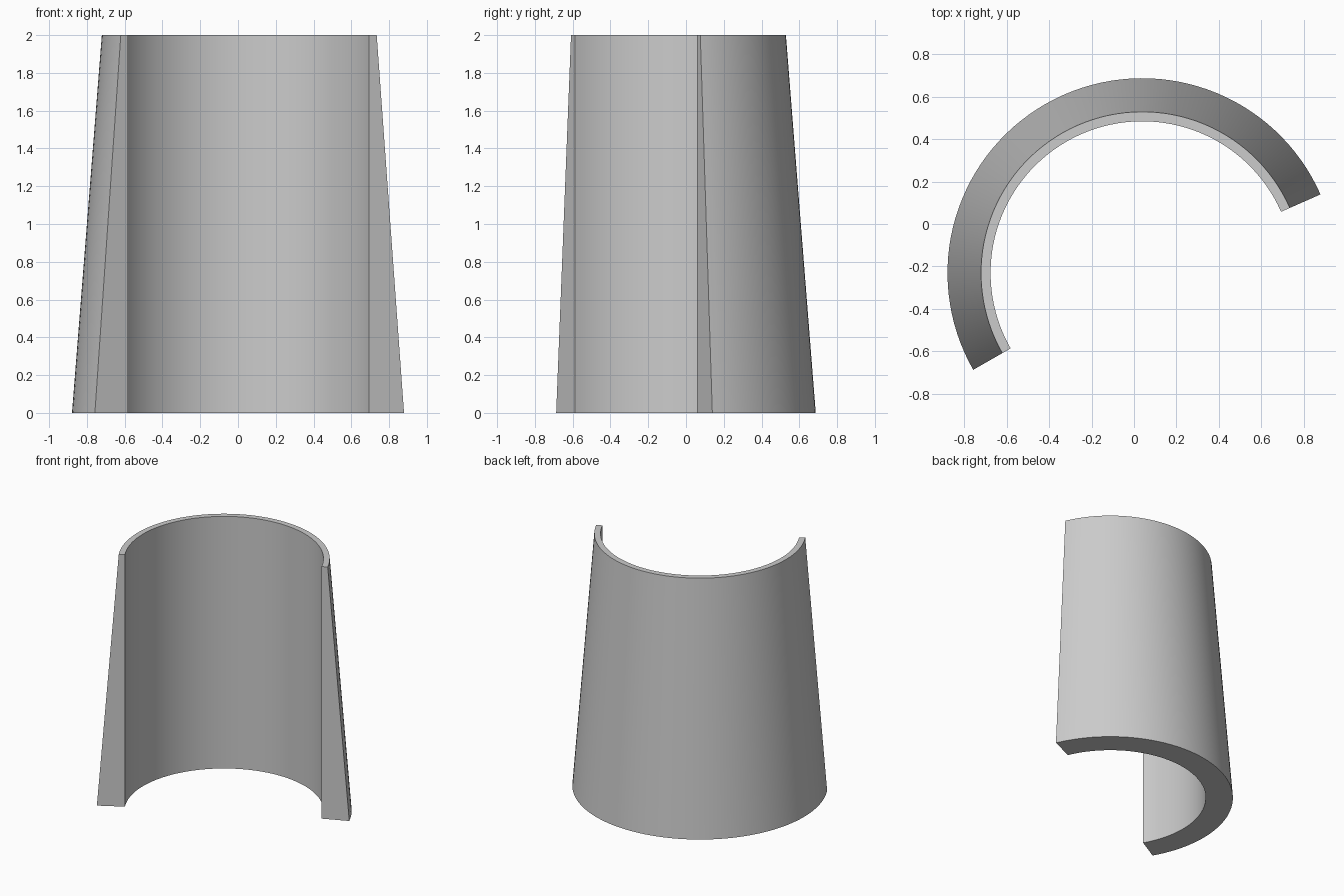
import bpy, bmesh
from math import radians, cos, sin

if "Cube" in bpy.data.objects:
    bpy.data.objects.remove(bpy.data.objects["Cube"])

# Partial tapered tube: vertical inner wall, outer wall leaning in
CX, CY = 0.039, -0.231
START, END, SEGMENTS = 23.8, 209.8, 64
PROFILE = [(0.715, 0), (0.918, 0), (0.76, 2), (0.715, 2)]  # (radius, z)

bm = bmesh.new()
rings = []
for i in range(SEGMENTS + 1):
    a = radians(START + (END - START) * i / SEGMENTS)
    rings.append([bm.verts.new((CX + r * cos(a), CY + r * sin(a), z)) for r, z in PROFILE])

# Walls and rims
for p, q in zip(rings, rings[1:]):
    for k in range(4):
        n = (k + 1) % 4
        bm.faces.new((p[k], p[n], q[n], q[k]))

# End caps
bm.faces.new(rings[0])
bm.faces.new(rings[-1])
bmesh.ops.recalc_face_normals(bm, faces=bm.faces)

mesh = bpy.data.meshes.new("curved_shell")
bm.to_mesh(mesh)
bm.free()
shell = bpy.data.objects.new("curved_shell", mesh)
bpy.context.collection.objects.link(shell)

# Smooth walls, sharp rims
bpy.context.view_layer.objects.active = shell
shell.select_set(True)
bpy.ops.object.shade_smooth_by_angle(angle=radians(30))
